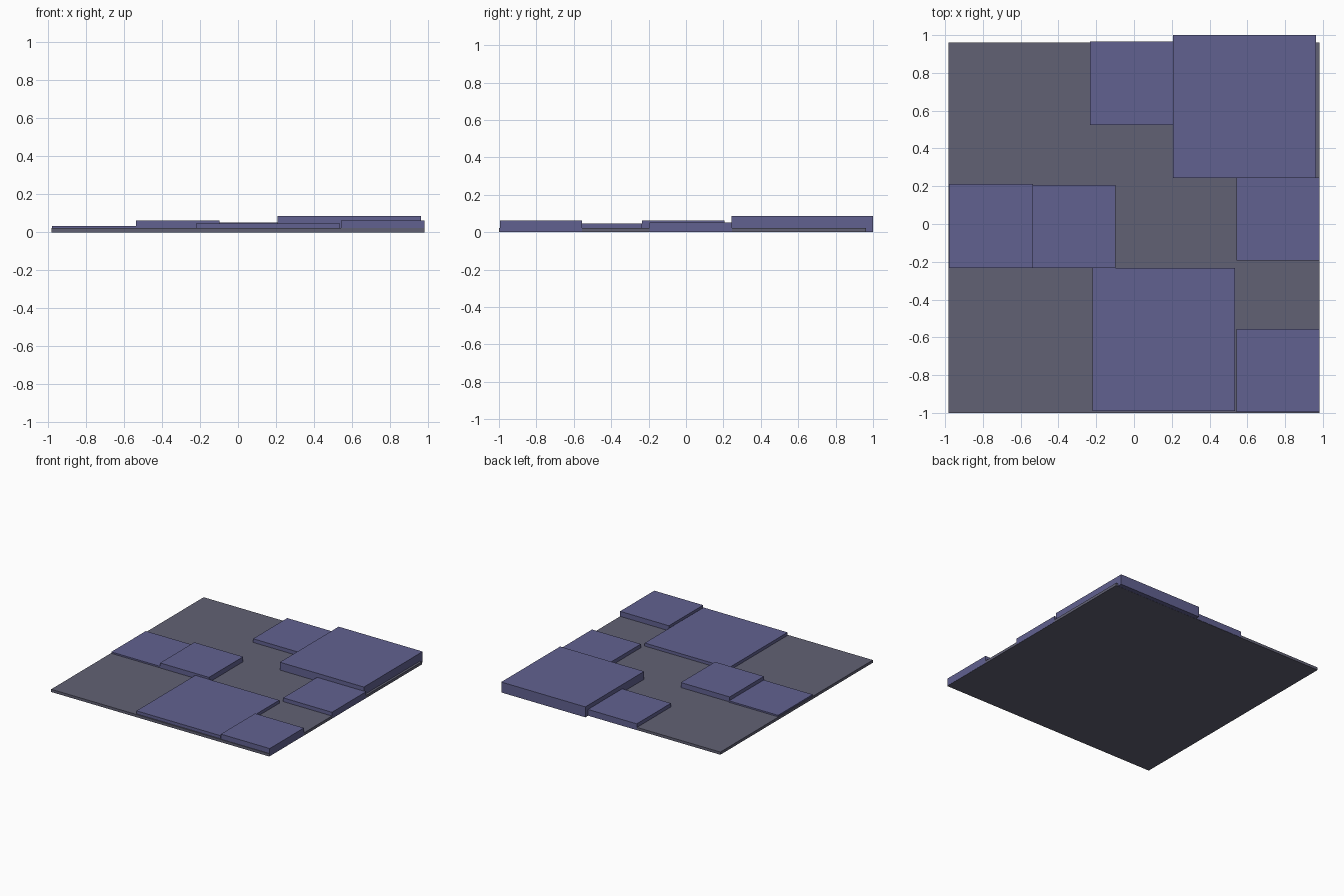
import bpy

cube = bpy.data.objects.get("Cube")
if cube:
    bpy.data.objects.remove(cube, do_unlink=True)


def make_material(name, rgb):
    mat = bpy.data.materials.new(name)
    mat.use_nodes = True
    color = (*rgb, 1.0)
    mat.diffuse_color = color
    mat.node_tree.nodes["Principled BSDF"].inputs["Base Color"].default_value = color
    return mat


grey = make_material("slate_grey", (0.12, 0.12, 0.175))
violet = make_material("dusty_violet", (0.12, 0.12, 0.28))


def block(name, x, y, z, mat):
    """Box spanning the given (min, max) ranges."""
    spans = (x, y, z)
    bpy.ops.mesh.primitive_cube_add(size=1, location=[(a + b) / 2 for a, b in spans])
    obj = bpy.context.object
    obj.name = name
    obj.scale = [b - a for a, b in spans]
    bpy.ops.object.transform_apply(location=False, rotation=False, scale=True)
    obj.data.materials.append(mat)
    return obj


# Thin square floor plate
block("base_plate", (-0.983, 0.982), (-1.0, 0.962), (0, 0.022), grey)

# Square raised slabs: left edge, front edge, side length, top height
SMALL, LARGE = 0.44, 0.757
slabs = {
    "back_corner_slab": (0.207, 0.243, LARGE, 0.086),
    "front_slab": (-0.221, -0.991, LARGE, 0.047),
    "back_small_slab": (-0.232, 0.525, SMALL, 0.052),
    "side_small_slab": (0.5425, -0.194, SMALL, 0.0525),
    "front_corner_slab": (0.5425, -0.995, SMALL, 0.063),
    "low_side_slab": (-0.979, -0.232, SMALL + 0.005, 0.034),
    "middle_small_slab": (-0.538, -0.234, SMALL, 0.063),
}
for name, (x, y, size, top) in slabs.items():
    block(name, (x, x + size), (y, y + size), (0.001, top), violet)
